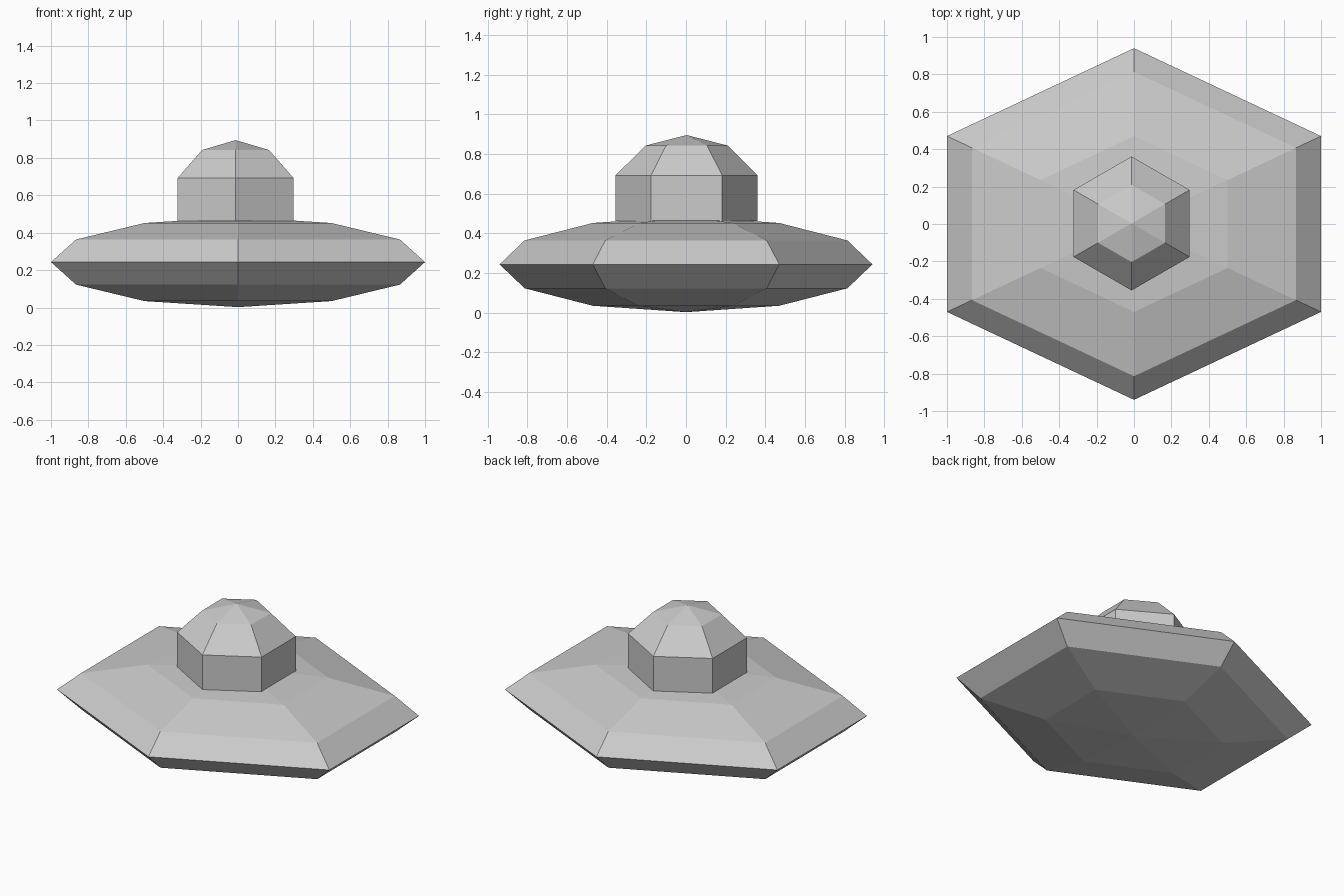
import bpy, bmesh
from math import sin, cos, pi

if "Cube" in bpy.data.objects:
    bpy.data.objects.remove(bpy.data.objects["Cube"])

SIDES = 6


def hex_lathe(name, profile, rx, ry, loc):
    """Stack six-sided rings from (radius, z) pairs; radius 0 makes a pole."""
    bm = bmesh.new()
    rings = []
    for r, z in profile:
        if r == 0:
            rings.append([bm.verts.new((0, 0, z))] * SIDES)
        else:
            angles = [pi / 2 + 2 * pi * i / SIDES for i in range(SIDES)]
            rings.append([bm.verts.new((rx * r * cos(a), ry * r * sin(a), z)) for a in angles])
    for low, high in zip(rings, rings[1:]):
        for i in range(SIDES):
            j = (i + 1) % SIDES
            bm.faces.new(list(dict.fromkeys((low[i], low[j], high[j], high[i]))))
    if profile[0][0] > 0:
        bm.faces.new(rings[0][::-1])
    bmesh.ops.recalc_face_normals(bm, faces=bm.faces)
    mesh = bpy.data.meshes.new(name)
    bm.to_mesh(mesh)
    bm.free()
    obj = bpy.data.objects.new(name, mesh)
    obj.location = loc
    bpy.context.collection.objects.link(obj)
    return obj


# Saucer: flattened six-sided sphere
half_height = 0.241
arc = [(sin(pi * k / 6) if 0 < k < 6 else 0, -half_height * cos(pi * k / 6)) for k in range(7)]
hex_lathe("saucer_hull", arc, 1 / cos(pi / 6), 0.94, (0, 0, 0.243))

# Cabin: straight walls with a faceted dome roof, slightly off centre
cabin = [(1, 0.462), (1, 0.692), (0.577, 0.842), (0, 0.895)]
hex_lathe("cabin_dome", cabin, 0.358, 0.358, (-0.013, 0.003, 0))
